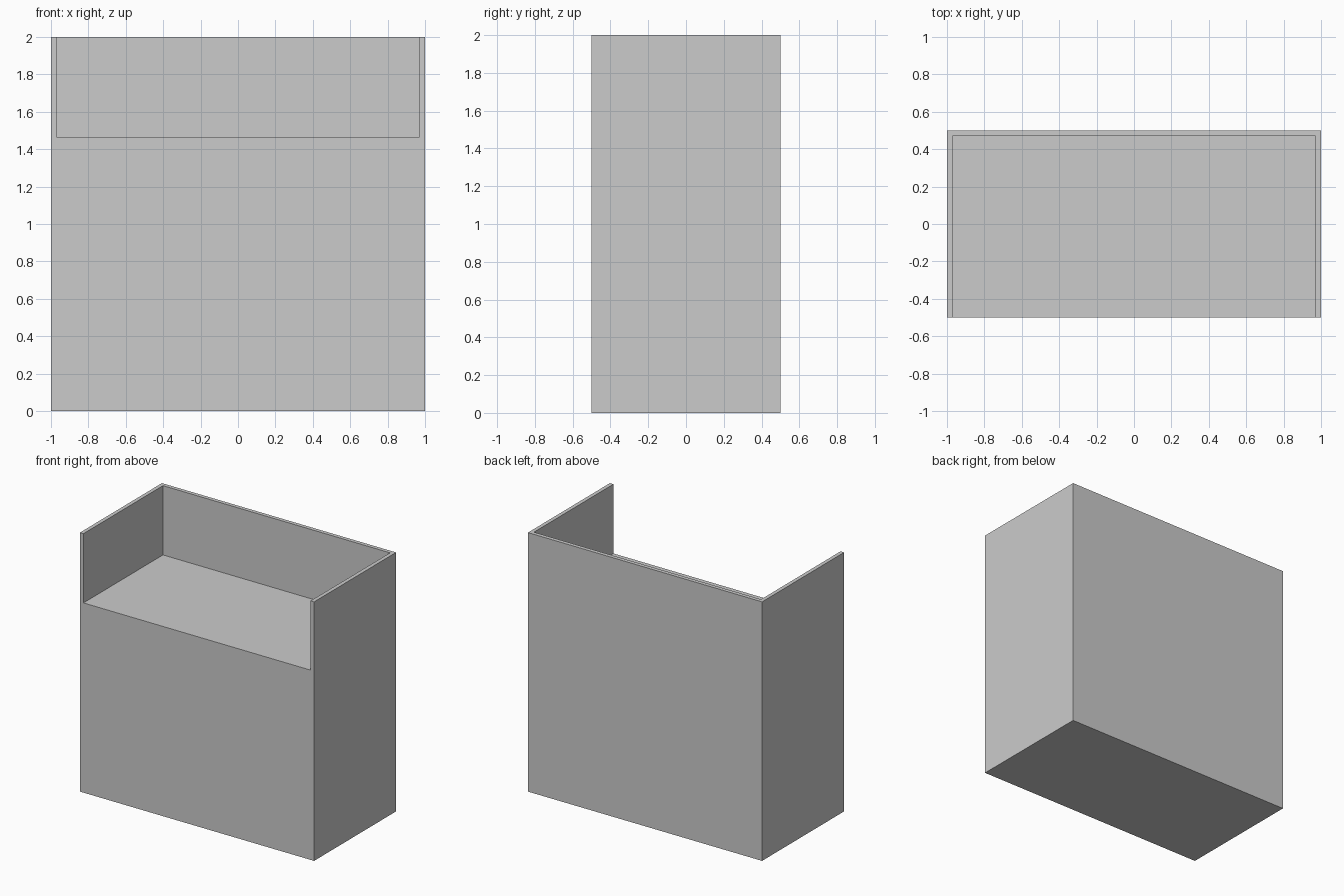
import bpy

if "Cube" in bpy.data.objects:
    bpy.data.objects.remove(bpy.data.objects["Cube"])

# Single flat colour
grey = bpy.data.materials.new("light_grey")
grey.diffuse_color = (0.6, 0.6, 0.6, 1.0)
grey.use_nodes = True
grey.node_tree.nodes["Principled BSDF"].inputs["Base Color"].default_value = grey.diffuse_color


def box(name, lo, hi):
    """Axis-aligned box between two corners."""
    bpy.ops.mesh.primitive_cube_add(size=1)
    ob = bpy.context.object
    ob.name = name
    for v in ob.data.vertices:
        v.co = [lo[i] if v.co[i] < 0 else hi[i] for i in range(3)]
    ob.data.materials.append(grey)
    return ob


WALL = 0.03     # thickness of side and back walls
SHELF = 1.465   # height of the recessed top

# Solid cabinet body
body = box("cabinet_body", (-1, -0.5, 0), (1, 0.5, 2))

# Recess open at the top and front, leaving thin side and back walls
cutter = box("recess_cutter", (-1 + WALL, -0.7, SHELF), (1 - WALL, 0.5 - WALL, 2.2))
cutter.hide_render = True

cut = body.modifiers.new("recess", 'BOOLEAN')
cut.operation = 'DIFFERENCE'
cut.solver = 'EXACT'
cut.object = cutter

# Apply the cut and discard the helper
bpy.context.view_layer.objects.active = body
bpy.ops.object.modifier_apply(modifier=cut.name)
bpy.data.objects.remove(cutter)
